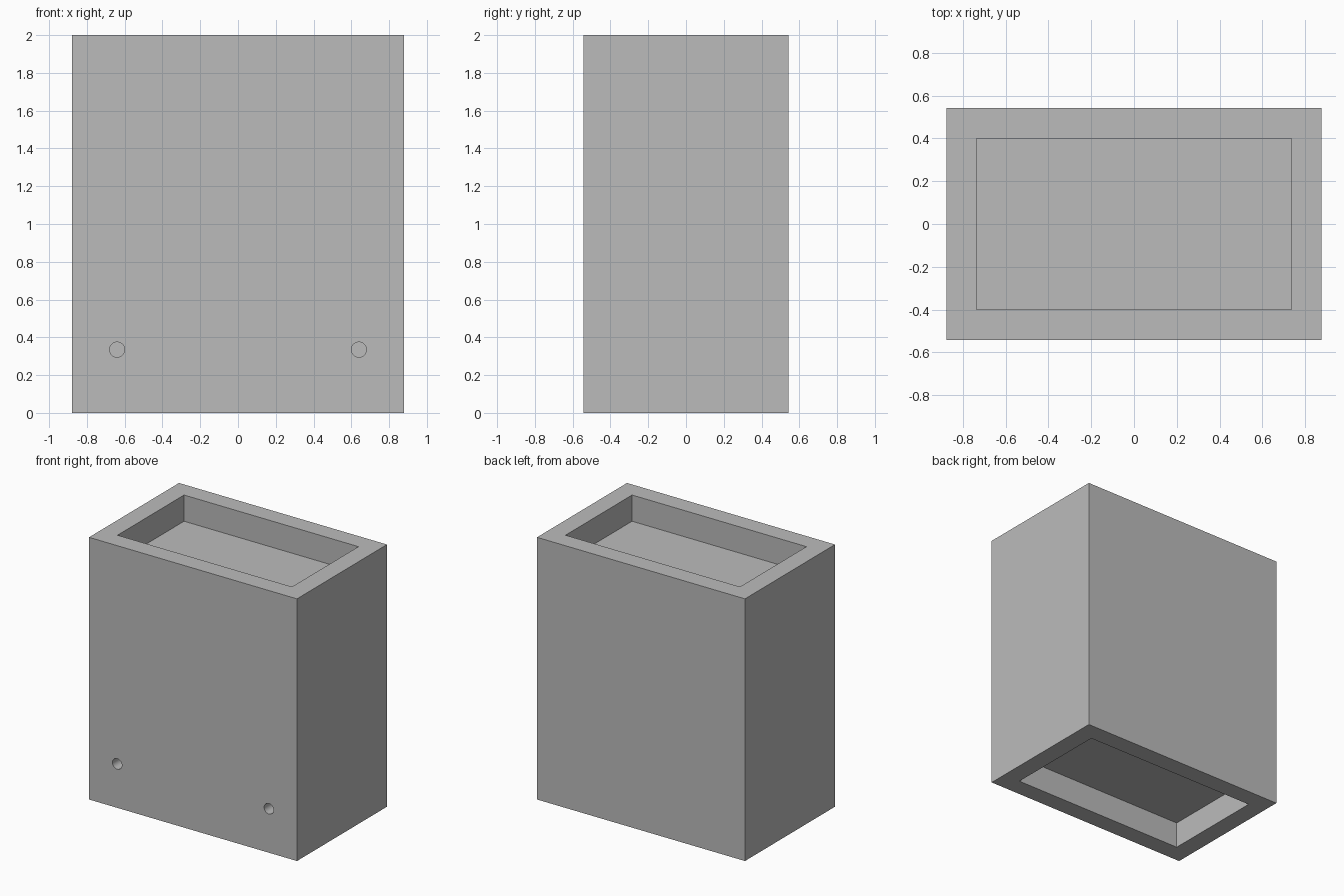
import bpy
import bmesh
from mathutils import Matrix

cube = bpy.data.objects.get("Cube")
if cube:
    bpy.data.objects.remove(cube, do_unlink=True)

WIDTH, DEPTH, HEIGHT = 1.755, 1.085, 2.0
RIM = 0.2             # rim width and recess depth
HOLE_R, HOLE_DEPTH = 0.04, 0.2
HOLE_X, HOLE_Z = 0.64, 0.335

grey = bpy.data.materials.new("grey")
grey.use_nodes = True
colour = (0.5, 0.5, 0.5, 1)
grey.diffuse_color = colour
grey.node_tree.nodes["Principled BSDF"].inputs["Base Color"].default_value = colour


def add_object(name, bm):
    mesh = bpy.data.meshes.new(name)
    bm.to_mesh(mesh)
    bm.free()
    mesh.materials.append(grey)
    obj = bpy.data.objects.new(name, mesh)
    bpy.context.collection.objects.link(obj)
    return obj


# Housing with a rectangular recess in the top and in the bottom
bm = bmesh.new()
bmesh.ops.create_cube(bm, size=1, matrix=Matrix.Translation((0, 0, HEIGHT / 2))
                      @ Matrix.Diagonal((WIDTH, DEPTH, HEIGHT, 1)))
bm.normal_update()
for face in [f for f in bm.faces if abs(f.normal.z) > 0.9]:
    inward = -face.normal.copy()
    bmesh.ops.inset_region(bm, faces=[face], thickness=RIM)
    floor = bmesh.ops.extrude_discrete_faces(bm, faces=[face])["faces"][0]
    bmesh.ops.translate(bm, verts=floor.verts, vec=inward * RIM)
bmesh.ops.recalc_face_normals(bm, faces=bm.faces)
housing = add_object("housing", bm)

# Round blind screw holes low on the front
bm = bmesh.new()
for side in (-1, 1):
    place = (Matrix.Translation((side * HOLE_X, -DEPTH / 2, HOLE_Z))
             @ Matrix.Rotation(1.5707963, 4, "X"))
    bmesh.ops.create_cone(bm, cap_ends=True, segments=32, radius1=HOLE_R,
                          radius2=HOLE_R, depth=2 * HOLE_DEPTH, matrix=place)
cutter = add_object("screw_hole_cutter", bm)
cutter.hide_render = True
cutter.hide_viewport = True
cutter.display_type = "WIRE"

cut = housing.modifiers.new("screw_holes", "BOOLEAN")
cut.operation = "DIFFERENCE"
cut.solver = "EXACT"
cut.object = cutter

# Smooth hole walls, crisp edges elsewhere
bpy.ops.object.select_all(action="DESELECT")
bpy.context.view_layer.objects.active = housing
housing.select_set(True)
bpy.ops.object.modifier_apply(modifier=cut.name)
bpy.ops.object.shade_smooth_by_angle()
bpy.data.objects.remove(cutter, do_unlink=True)
